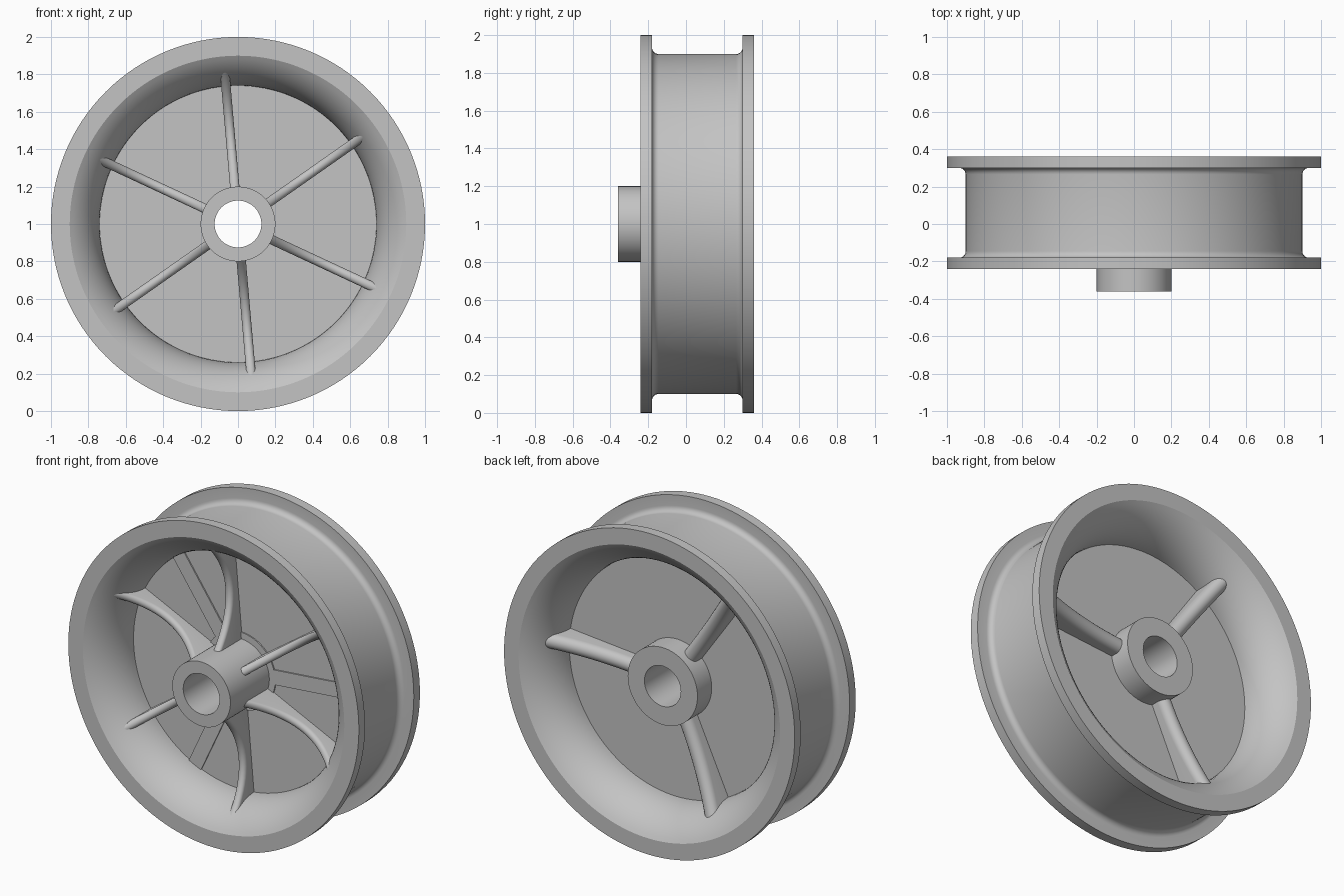
import bpy, bmesh, math
from math import sin, cos, pi, radians

cube = bpy.data.objects.get("Cube")
if cube:
    bpy.data.objects.remove(cube, do_unlink=True)

GREY = (0.55, 0.55, 0.55, 1)
metal = bpy.data.materials.new("plain grey")
metal.use_nodes = True
metal.diffuse_color = GREY
metal.node_tree.nodes["Principled BSDF"].inputs["Base Color"].default_value = GREY

AXLE_Z = 1.0
WEB_FRONT, WEB_BACK = 0.03, 0.09
RIM_FRONT, RIM_BACK = -0.24, 0.36


def finish(name, bm):
    bmesh.ops.recalc_face_normals(bm, faces=bm.faces)
    mesh = bpy.data.meshes.new(name)
    bm.to_mesh(mesh)
    bm.free()
    mesh.materials.append(metal)
    obj = bpy.data.objects.new(name, mesh)
    bpy.context.collection.objects.link(obj)
    bpy.ops.object.select_all(action="DESELECT")
    obj.select_set(True)
    bpy.context.view_layer.objects.active = obj
    bpy.ops.object.shade_smooth_by_angle(angle=radians(30))
    return obj


def skin(bm, rings, closed):
    """Bridge successive closed rings of vertices with quads."""
    n = len(rings[0])
    for k in range(len(rings) if closed else len(rings) - 1):
        a, b = rings[k], rings[(k + 1) % len(rings)]
        for i in range(n):
            j = (i + 1) % n
            bm.faces.new((a[i], a[j], b[j], b[i]))


def lathe(name, profile, segments=128):
    """Spin a closed (radius, y) profile around the axle."""
    bm = bmesh.new()
    rings = []
    for s in range(segments):
        a = 2 * pi * s / segments
        rings.append([bm.verts.new((r * cos(a), y, AXLE_Z + r * sin(a)))
                      for r, y in profile])
    skin(bm, rings, True)
    return finish(name, bm)


def arc(cr, cy, radius, start, end, steps):
    """Points of an arc in the (radius, y) plane, angles in degrees."""
    return [(cr + radius * cos(radians(start + (end - start) * i / steps)),
             cy + radius * sin(radians(start + (end - start) * i / steps)))
            for i in range(steps + 1)]


def rib(name, angle, half, base, side, crest, r0, r1, steps=20):
    """Radial wall with a round crest; side is -1 for front, 1 for back."""
    bm = bmesh.new()
    a = radians(angle)
    rings = []
    for k in range(steps + 1):
        r = r0 + (r1 - r0) * k / steps
        centre = crest(r) - side * half
        section = [(-half, base)]
        section += [(-half * cos(pi * i / 10), centre + side * half * sin(pi * i / 10))
                    for i in range(11)]
        section.append((half, base))
        rings.append([bm.verts.new((r * cos(a) - t * sin(a), y,
                                    AXLE_Z + r * sin(a) + t * cos(a)))
                      for t, y in section])
    skin(bm, rings, False)
    bm.faces.new(rings[0])
    bm.faces.new(rings[-1])
    return finish(name, bm)


# Rim with flanges, flared inner walls and web, as one turned profile
FLARE, FILLET = 0.308, 0.035
sweep = math.degrees(math.asin(0.27 / FLARE))
profile = [(0.16, WEB_FRONT)]
profile += arc(0.74 + FLARE, WEB_FRONT, FLARE, 180, 180 + sweep, 14)
profile += [(1.0, RIM_FRONT), (1.0, RIM_FRONT + 0.06)]
profile += arc(0.9 + FILLET, RIM_FRONT + 0.06 + FILLET, FILLET, 270, 180, 6)
profile += arc(0.9 + FILLET, RIM_BACK - 0.06 - FILLET, FILLET, 180, 90, 6)
profile += [(1.0, RIM_BACK - 0.06), (1.0, RIM_BACK)]
profile += arc(0.74 + FLARE, WEB_BACK, FLARE, 180 - sweep, 180, 14)
profile += [(0.16, WEB_BACK)]
lathe("rim_and_web", profile)

# Stepped hub with a through bore
PAD = WEB_FRONT - 0.008
lathe("hub", [(0.125, -0.36), (0.2, -0.36), (0.2, PAD), (0.24, PAD),
              (0.24, 0.23), (0.125, 0.23)], 96)


# Six thin front ribs with a dipped crest
def front_crest(r):
    return -0.04 - 1.5 * (r - 0.52) ** 2


for i in range(6):
    rib(f"front_rib_{i + 1}", 35 + 60 * i, 0.025, 0.06, -1, front_crest, 0.16, 0.83)


# Three thick back ribs, reaching through the web as low front pads
def back_crest(r):
    return 0.18 + 0.26 * max(0, r - 0.24) ** 2


for i in range(3):
    rib(f"back_rib_{i + 1}", 5 + 120 * i, 0.046, PAD, 1, back_crest, 0.18, 0.84)
